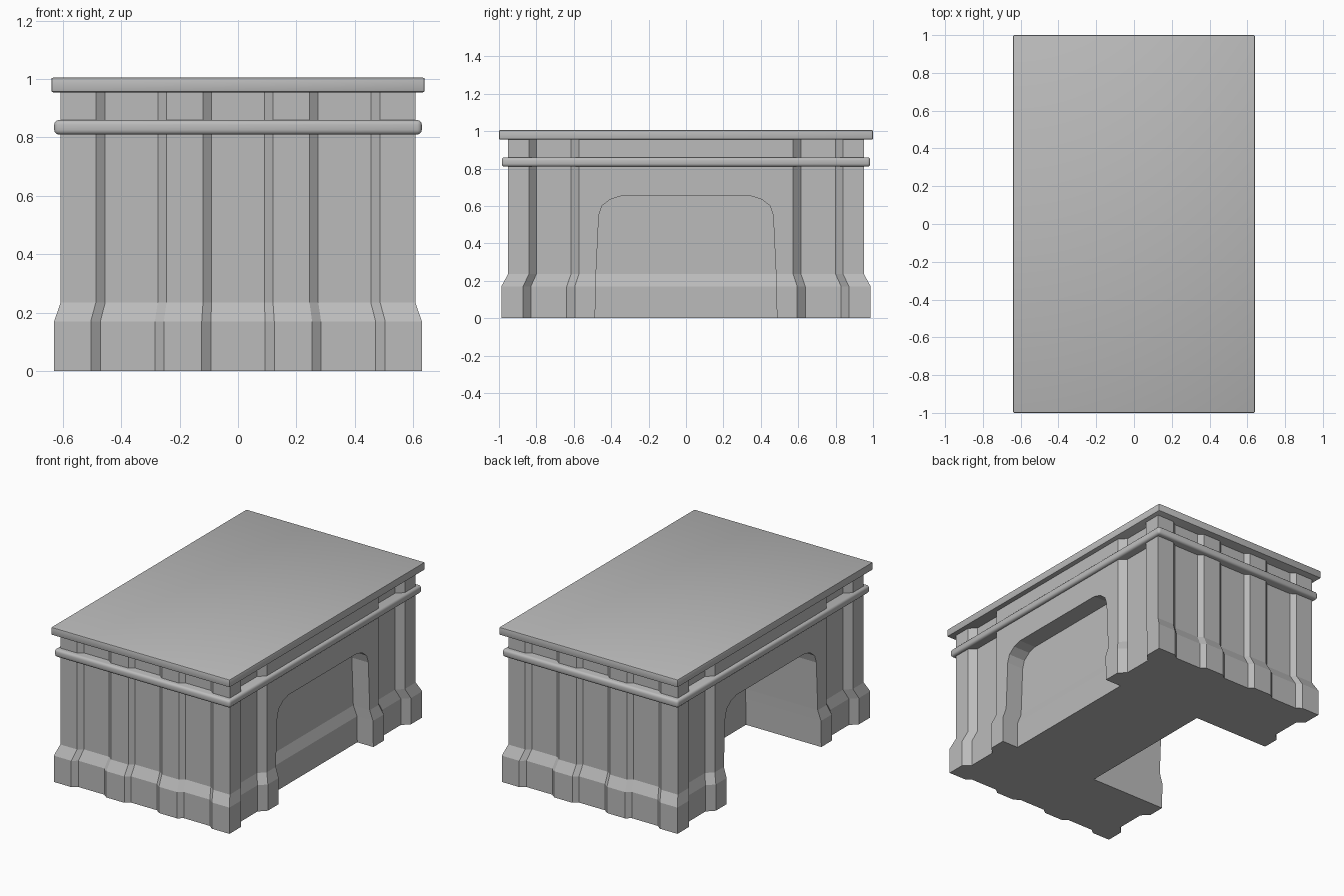
import bpy, bmesh

if "Cube" in bpy.data.objects:
    bpy.data.objects.remove(bpy.data.objects["Cube"], do_unlink=True)

grey = bpy.data.materials.new("plain_grey")
grey.use_nodes = True
grey.diffuse_color = (0.5, 0.5, 0.5, 1)
grey.node_tree.nodes["Principled BSDF"].inputs["Base Color"].default_value = (0.5, 0.5, 0.5, 1)


def finish(name, bm):
    bmesh.ops.recalc_face_normals(bm, faces=bm.faces)
    mesh = bpy.data.meshes.new(name)
    bm.to_mesh(mesh)
    bm.free()
    mesh.materials.append(grey)
    obj = bpy.data.objects.new(name, mesh)
    bpy.context.collection.objects.link(obj)
    return obj


def loft(name, rings):
    """Join stacked rings of points with side faces and cap both ends."""
    bm = bmesh.new()
    rows = [[bm.verts.new(p) for p in ring] for ring in rings]
    n = len(rows[0])
    for low, high in zip(rows, rows[1:]):
        for i in range(n):
            j = (i + 1) % n
            bm.faces.new((low[i], low[j], high[j], high[i]))
    bm.faces.new(rows[0])
    bm.faces.new(rows[-1])
    return finish(name, bm)


def slab(name, half_x, half_y, z0, z1, bevel, segments):
    bm = bmesh.new()
    bmesh.ops.create_cube(bm, size=1)
    for v in bm.verts:
        v.co = (v.co.x * 2 * half_x, v.co.y * 2 * half_y, z0 if v.co.z < 0 else z1)
    bmesh.ops.bevel(bm, geom=bm.edges[:], offset=bevel, segments=segments,
                    profile=0.5, affect='EDGES')
    return finish(name, bm)


# Plan outline: raised pilasters with sunken bays, half of each side mirrored
X, Y = 0.608, 0.952
END_IN, SIDE_IN = 0.024, 0.042
end_half = [(0.09, Y - END_IN), (0.12, Y), (0.245, Y), (0.275, Y - END_IN),
            (0.455, Y - END_IN), (0.487, Y)]
side_half = [(X, 0.84), (X - SIDE_IN, 0.80), (X - SIDE_IN, 0.615), (X, 0.573)]
quarter = end_half + [(X, Y)] + side_half
half = quarter + [(x, -y) for x, y in reversed(quarter)]
outline = half + [(-x, y) for x, y in reversed(half)]

# Body with a flared plinth
body = loft("desk_body", [[(x * sx, y * sy, z) for x, y in outline]
                          for z, sx, sy in ((0, 1.036, 1.037), (0.17, 1.036, 1.037),
                                            (0.235, 1, 1), (0.97, 1, 1))])

# Arched openings: a deep kneehole on one side, a shallow panel on the other
arch = [(-0.1, 0.486), (0, 0.486), (0.17, 0.483), (0.235, 0.481), (0.55, 0.466),
        (0.6, 0.45), (0.635, 0.405), (0.652, 0.35)]


def arch_cutter(name, x_at, x_out):
    rings = [[(x_at(z), -w, z), (x_out, -w, z), (x_out, w, z), (x_at(z), w, z)]
             for z, w in arch]
    cutter = loft(name, rings)
    cutter.hide_render = True
    cutter.hide_set(True)
    mod = body.modifiers.new(name, 'BOOLEAN')
    mod.operation = 'DIFFERENCE'
    mod.solver = 'EXACT'
    mod.object = cutter
    return cutter


cutters = [arch_cutter("kneehole_cutter", lambda z: -0.09, -1),
           arch_cutter("panel_cutter", lambda z: 0.515 if z < 0.2 else 0.49, 1)]

# Apply the openings and drop the cutters
bpy.context.view_layer.objects.active = body
body.select_set(True)
for mod in list(body.modifiers):
    bpy.ops.object.modifier_apply(modifier=mod.name)
for cutter in cutters:
    bpy.data.objects.remove(cutter, do_unlink=True)

# Rounded waist moulding and the table top
moulding = slab("waist_moulding", 0.63, 0.985, 0.81, 0.86, 0.016, 3)
top = slab("table_top", 0.64, 1.0, 0.955, 1.005, 0.006, 2)

for obj in (moulding, top):
    bpy.ops.object.select_all(action='DESELECT')
    obj.select_set(True)
    bpy.context.view_layer.objects.active = obj
    bpy.ops.object.shade_smooth_by_angle(angle=0.6)
